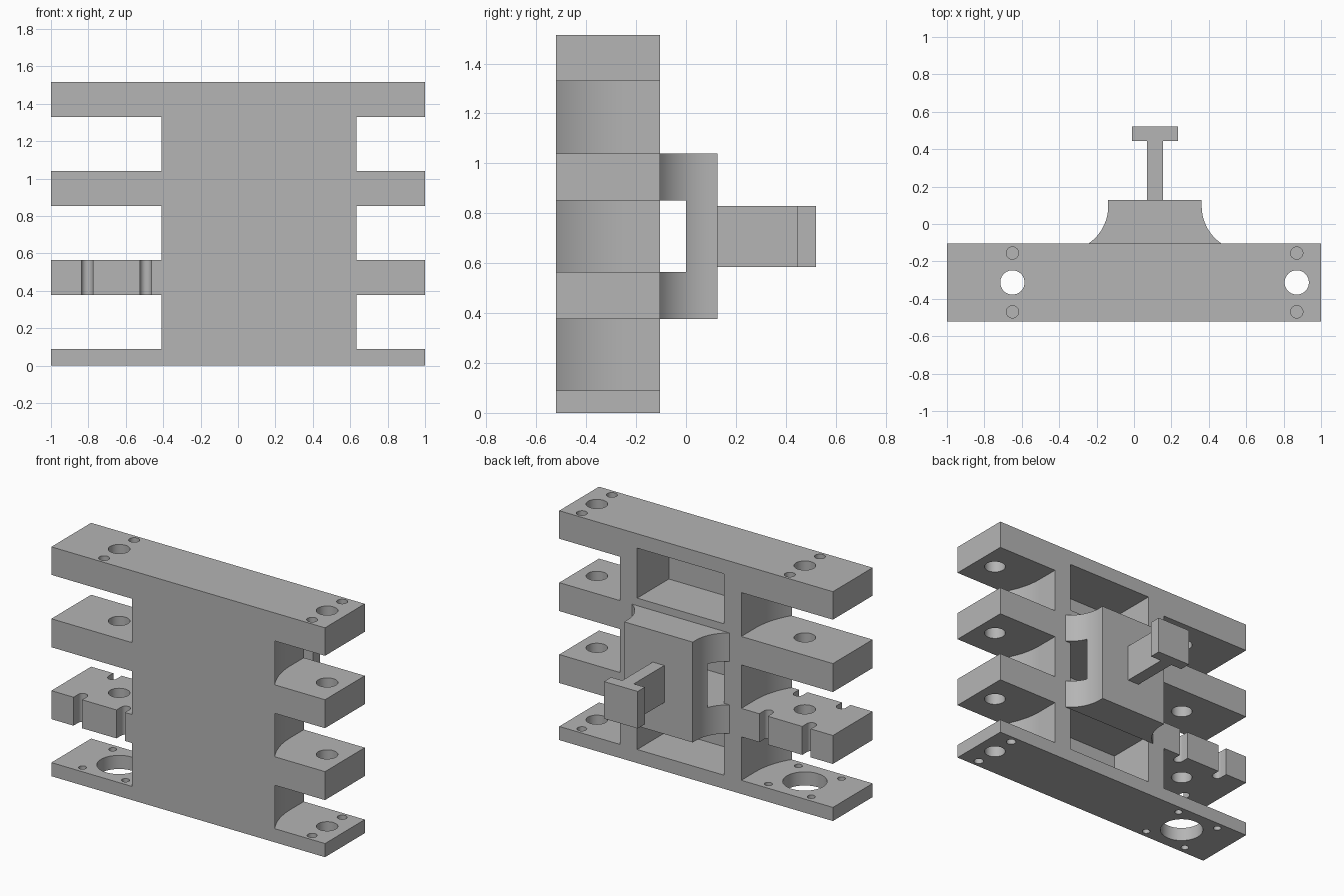
import bpy, bmesh, math

if "Cube" in bpy.data.objects:
    bpy.data.objects.remove(bpy.data.objects["Cube"], do_unlink=True)

grey = bpy.data.materials.new("plain grey")
grey.use_nodes = True
grey.diffuse_color = (0.46, 0.46, 0.46, 1)
grey.node_tree.nodes["Principled BSDF"].inputs["Base Color"].default_value = (0.46, 0.46, 0.46, 1)


def prism(name, outline, z0, z1):
    """Extrude a plan outline from z0 to z1."""
    bm = bmesh.new()
    face = bm.faces.new([bm.verts.new((x, y, z0)) for x, y in outline])
    up = bmesh.ops.extrude_face_region(bm, geom=[face])["geom"]
    bmesh.ops.translate(bm, vec=(0, 0, z1 - z0),
                        verts=[g for g in up if isinstance(g, bmesh.types.BMVert)])
    bmesh.ops.recalc_face_normals(bm, faces=bm.faces)
    mesh = bpy.data.meshes.new(name)
    bm.to_mesh(mesh)
    bm.free()
    mesh.materials.append(grey)
    obj = bpy.data.objects.new(name, mesh)
    bpy.context.collection.objects.link(obj)
    return obj


def rect(x0, x1, y0, y1):
    return [(x0, y0), (x1, y0), (x1, y1), (x0, y1)]


def circle(cx, cy, r, n=40):
    return [(cx + r * math.cos(i * math.tau / n), cy + r * math.sin(i * math.tau / n))
            for i in range(n)]


def flared(cx, narrow, wide, y_front, y_back, rise, n=16):
    """Outline with straight sides at the back that sweep outwards to the front."""
    step = wide - narrow
    radius = (rise ** 2 + step ** 2) / (2 * step)
    side = [(narrow, y_back)]
    for i in range(n + 1):
        s = rise * i / n
        side.append((narrow + radius - math.sqrt(radius ** 2 - s ** 2), y_front + rise - s))
    return [(cx + x, y) for x, y in side] + [(cx - x, y) for x, y in reversed(side)]


def boolean(target, tool, operation):
    tool.hide_render = True
    mod = target.modifiers.new(operation, "BOOLEAN")
    mod.operation, mod.solver, mod.object = operation, "EXACT", tool
    bpy.context.view_layer.objects.active = target
    bpy.ops.object.modifier_apply(modifier=mod.name)
    bpy.data.objects.remove(tool, do_unlink=True)


def cut(target, outline, z0, z1):
    boolean(target, prism("cutter", outline, z0, z1), "DIFFERENCE")


FRONT, BACK, MID = -0.52, -0.105, -0.3125
CX, TOP = 0.112, 1.515
HOLES = (-0.65, 0.87)
OFF = 0.157

# Column with four shelves
body = prism("shelf_body", flared(CX, 0.443, 0.521, FRONT, BACK, 0.27), 0, TOP)
for z0, z1 in ((0, 0.09), (0.377, 0.565), (0.852, 1.04), (1.33, TOP)):
    boolean(body, prism("shelf", rect(-1, 1, FRONT, BACK), z0, z1), "UNION")

# Pockets open to the back
for z0, z1 in ((0.09, 0.42), (0.565, 0.852), (1.09, 1.42)):
    cut(body, rect(CX - 0.318, CX + 0.318, -0.435, 0), z0, z1)

# Aligned main holes, and blind screw holes on top
for x in HOLES:
    cut(body, circle(x, MID, 0.065), -0.1, 1.6)
    for s in (-1, 1):
        cut(body, circle(x, MID + s * OFF, 0.033, 24), TOP - 0.12, 1.6)

# Bottom shelf: wide bore with four screws on one side, two screws on the other
cut(body, circle(HOLES[0], MID, 0.133), -0.1, 0.2)
for sy in (-1, 1):
    cut(body, circle(HOLES[1], MID + sy * OFF, 0.03, 24), -0.1, 0.2)
    for sx in (-1, 1):
        x, y = HOLES[0] + sx * OFF, MID + sy * OFF
        cut(body, circle(x, y, 0.024, 24), -0.1, 0.2)
        # Round-ended edge notches in the second shelf
        notch = [(x + 0.031 * math.cos(a * math.pi / 12), y - sy * 0.031 * math.sin(a * math.pi / 12))
                 for a in range(13)]
        edge = MID + sy * 0.3
        cut(body, notch + [(x - 0.031, edge), (x + 0.031, edge)], 0.3, 0.65)

# Rear bracket with flared feet and a gap behind its middle
bracket = prism("rear_bracket", flared(CX, 0.25, 0.356, BACK, 0.127, 0.2), 0.377, 1.04)
cut(bracket, rect(-0.6, 0.8, -0.3, 0), 0.565, 0.852)

# T-shaped handle
handle = prism("handle", [(CX - 0.042, 0.127), (CX + 0.042, 0.127), (CX + 0.042, 0.445),
                          (CX + 0.123, 0.445), (CX + 0.123, 0.52), (CX - 0.123, 0.52),
                          (CX - 0.123, 0.445), (CX - 0.042, 0.445)], 0.585, 0.83)

bpy.ops.object.select_all(action="DESELECT")
for obj in (body, bracket, handle):
    obj.select_set(True)
bpy.context.view_layer.objects.active = body
bpy.ops.object.shade_smooth_by_angle(angle=math.radians(30))
